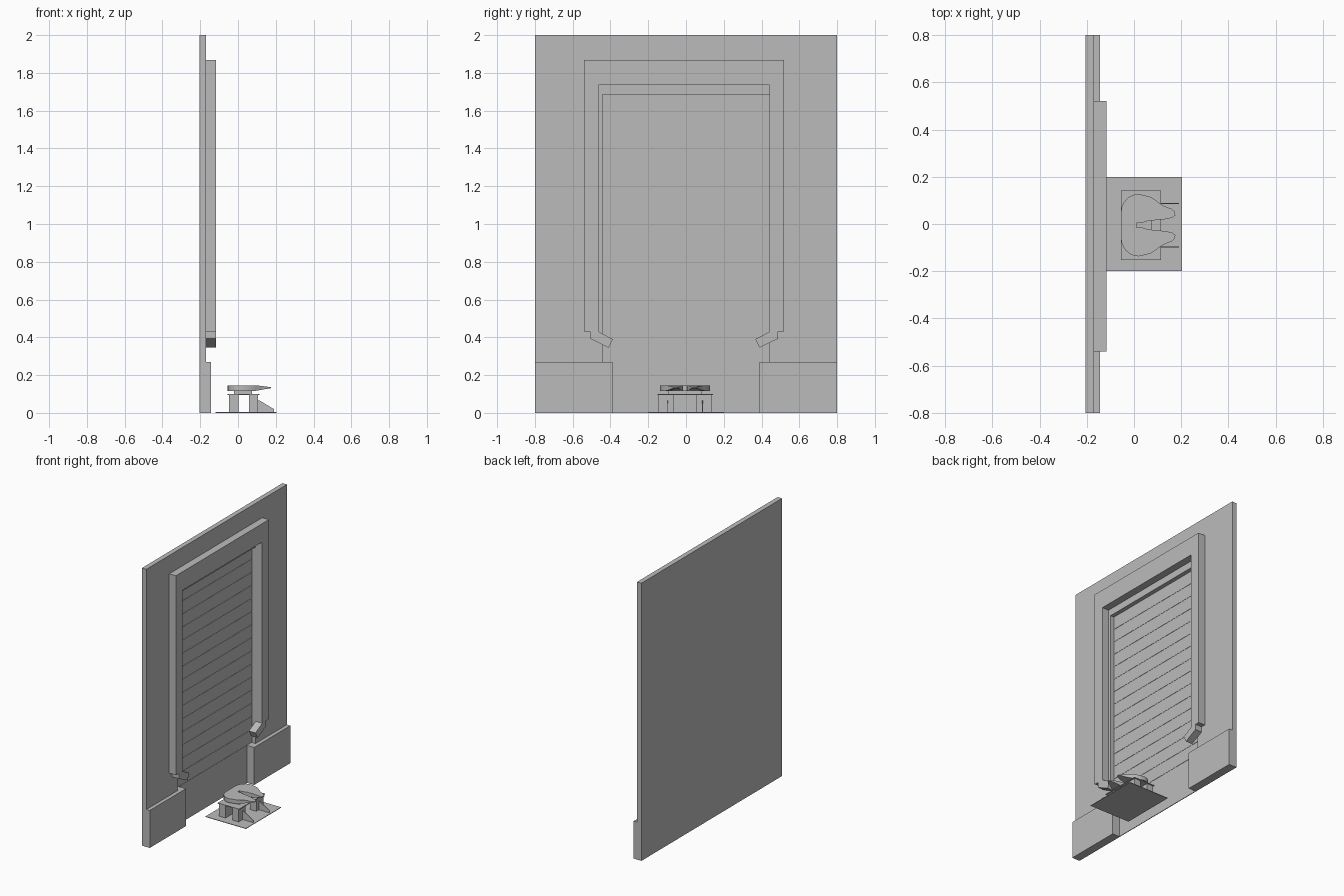
import bpy, bmesh, math
from mathutils import Vector

cube = bpy.data.objects.get("Cube")
if cube:
    bpy.data.objects.remove(cube)

grey = bpy.data.materials.new("plain grey")
grey.use_nodes = True
COLOUR = (0.5, 0.5, 0.5, 1)
grey.diffuse_color = COLOUR
grey.node_tree.nodes["Principled BSDF"].inputs["Base Color"].default_value = COLOUR


def finish(name, bm):
    bmesh.ops.recalc_face_normals(bm, faces=bm.faces)
    mesh = bpy.data.meshes.new(name)
    bm.to_mesh(mesh)
    bm.free()
    mesh.materials.append(grey)
    obj = bpy.data.objects.new(name, mesh)
    bpy.context.collection.objects.link(obj)
    return obj


def extrude(name, points, axis, start, end):
    """Extrude a flat outline along x (points y,z), y (x,z) or z (x,y)."""
    bm = bmesh.new()
    place = {"x": lambda a, b: (start, a, b),
             "y": lambda a, b: (a, start, b),
             "z": lambda a, b: (a, b, start)}[axis]
    face = bm.faces.new([bm.verts.new(place(a, b)) for a, b in points])
    new = bmesh.ops.extrude_face_region(bm, geom=[face])["geom"]
    shift = Vector([(end - start) * (axis == k) for k in "xyz"])
    bmesh.ops.translate(bm, vec=shift, verts=[g for g in new if isinstance(g, bmesh.types.BMVert)])
    return finish(name, bm)


def box(name, x, y, z):
    return extrude(name, [(x[0], y[0]), (x[1], y[0]), (x[1], y[1]), (x[0], y[1])], "z", *z)


BACK, WALL, PANEL = -0.205, -0.17, -0.2
DOOR, DOOR_TOP, SILL = 0.443, 1.685, 0.27

# Wall with a doorway, closed at the back by a thin panel
extrude("wall", [(-0.8, 0), (-DOOR, 0), (-DOOR, DOOR_TOP), (DOOR, DOOR_TOP),
                 (DOOR, 0), (0.8, 0), (0.8, 2), (-0.8, 2)], "x", BACK, WALL)
box("door_backing", (BACK, PANEL - 0.002), (-DOOR, DOOR), (0, DOOR_TOP))

# Roller door slats with hairline joints, and the plain panel below them
box("door_lower_panel", (PANEL - 0.002, PANEL), (-DOOR, DOOR), (0, SILL))
COUNT = 15
pitch = (DOOR_TOP - SILL) / COUNT
for i in range(COUNT):
    low = SILL + i * pitch
    box(f"door_slat_{i + 1}", (PANEL - 0.002, PANEL), (-DOOR, DOOR), (low + 0.002, low + pitch))

# Bumper blocks at the foot of the wall
for side, s in (("left", 1), ("right", -1)):
    box(f"{side}_bumper_block", (BACK, -0.143), sorted((s * 0.388, s * 0.8)), (0, SILL))

# Door seal frame with feet bent inwards
MID = -0.01
half = [(0.4525, 1.735), (0.4525, 0.43), (0.377, 0.39), (0.4, 0.345),
        (0.497, 0.393), (0.497, 0.432), (0.53, 0.432), (0.53, 1.868)]
outline = [(MID + y, z) for y, z in half] + [(MID - y, z) for y, z in reversed(half)]
extrude("door_seal_frame", outline, "x", WALL, -0.117)

# Coupling stand: ground plate, four posts, top plate and thin gussets
box("ground_plate", (-0.12, 0.203), (-0.2, 0.2), (0, 0.004))
CY = -0.005
for i, x in enumerate((-0.048, 0.057)):
    for j, y in enumerate((-0.14, 0.06)):
        box(f"stand_post_{i}{j}", (x, x + 0.05), (CY + y, CY + y + 0.08), (0.004, 0.095))
box("stand_top_plate", (-0.055, 0.115), (CY - 0.147, CY + 0.147), (0.095, 0.101))
for side, s in (("left", 1), ("right", -1)):
    y = CY + s * 0.092
    extrude(f"{side}_gusset", [(0.107, 0.004), (0.19, 0.004), (0.19, 0.02), (0.115, 0.065),
                               (0.107, 0.065)], "y", y - 0.002, y + 0.002)
box("coupling_pedestal", (-0.02, 0.075), (CY - 0.09, CY + 0.09), (0.101, 0.118))

# Coupling plate: rounded back, two horns and a slot, tapering towards the tips
edge = [(0.01, 0.01), (0.035, 0.01), (0.06, 0.018), (0.1, 0.022), (0.14, 0.026), (0.163, 0.032),
        (0.175, 0.042), (0.174, 0.056), (0.16, 0.069), (0.125, 0.082), (0.095, 0.103), (0.07, 0.12)]
edge += [(0.02 - 0.075 * math.sin(a), 0.055 + 0.077 * math.cos(a))
         for a in (math.radians(d) for d in range(0, 91, 15))]
plate = [(x, CY + y) for x, y in edge] + [(x, CY - y) for x, y in reversed(edge)]
coupling = extrude("coupling_plate", plate, "z", 0.117, 0.146)
for v in coupling.data.vertices:
    t = max(0, (v.co.x - 0.095) / 0.08)
    v.co.z += t * (0.014 if v.co.z < 0.13 else -0.01)
bpy.context.view_layer.objects.active = coupling
coupling.select_set(True)
bpy.ops.object.shade_smooth_by_angle(angle=math.radians(35))
